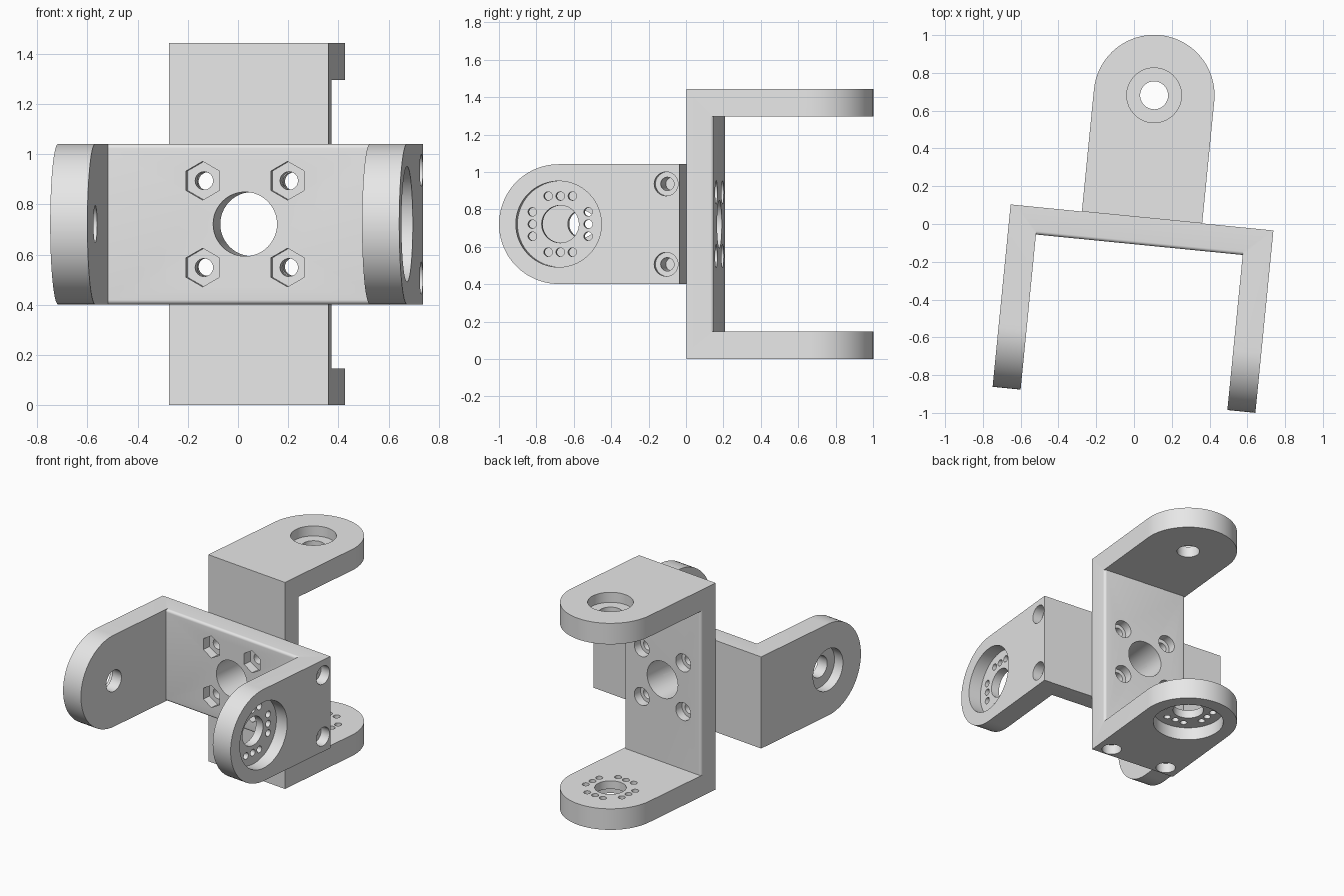
import bpy, bmesh
from math import sin, cos, pi, radians
from mathutils import Vector, Matrix

cube = bpy.data.objects.get("Cube")
if cube:
    bpy.data.objects.remove(cube)

grey = bpy.data.materials.new("light_grey")
grey.use_nodes = True
grey.diffuse_color = (0.8, 0.8, 0.8, 1)
grey.node_tree.nodes["Principled BSDF"].inputs["Base Color"].default_value = (0.8, 0.8, 0.8, 1)

WIDTH = 0.32      # half width of the plates, also the radius of the arm ends
PIVOT = -0.65     # arm pivot distance from the back of the base
BASE = 0.145      # base plate thickness
EPS = 0.02


def prism(name, points, vector):
    """Closed polygon of 3D points swept along a vector."""
    bm = bmesh.new()
    face = bm.faces.new([bm.verts.new(p) for p in points])
    swept = bmesh.ops.extrude_face_region(bm, geom=[face])["geom"]
    bmesh.ops.translate(bm, vec=vector, verts=[v for v in swept if isinstance(v, bmesh.types.BMVert)])
    bmesh.ops.recalc_face_normals(bm, faces=bm.faces)
    mesh = bpy.data.meshes.new(name)
    bm.to_mesh(mesh)
    bm.free()
    obj = bpy.data.objects.new(name, mesh)
    bpy.context.collection.objects.link(obj)
    return obj


def combine(body, cutter, operation="DIFFERENCE"):
    """Apply one boolean and discard its cutter."""
    mod = body.modifiers.new("cut", "BOOLEAN")
    mod.operation, mod.solver, mod.object = operation, "EXACT", cutter
    cutter.hide_render = True
    bpy.context.view_layer.objects.active = body
    bpy.ops.object.modifier_apply(modifier=mod.name)
    bpy.data.objects.remove(cutter)


def drill(body, start, vector, radius, sides=48):
    """Straight hole along x or y; a hexagon has its points up and down."""
    start, vector = Vector(start), Vector(vector)
    side = Vector((0, 1, 0)) if vector.x else Vector((1, 0, 0))
    start -= vector.normalized() * EPS
    ring = []
    for i in range(sides):
        a = 2 * pi * i / sides
        ring.append(start + radius * (side * sin(a) + Vector((0, 0, cos(a)))))
    combine(body, prism("drill", ring, vector + vector.normalized() * EPS))


def bracket(name, half_span, wall, nut_pocket, matrix):
    """U bracket: base at y = 0, arms reaching to -y, horn arm at +x."""
    inner, tip = half_span - wall, PIVOT - WIDTH
    outline = [(-half_span, 0), (half_span, 0), (half_span, tip - EPS), (inner, tip - EPS),
               (inner, -BASE), (-inner, -BASE), (-inner, tip - EPS), (-half_span, tip - EPS)]
    body = prism(name, [(x, y, -WIDTH) for x, y in outline], (0, 0, 2 * WIDTH))

    # Round the arm ends
    arc = [(PIVOT - WIDTH * sin(pi * i / 40), WIDTH * cos(pi * i / 40)) for i in range(41)]
    side = [(EPS, WIDTH)] + arc + [(EPS, -WIDTH)]
    combine(body, prism("side", [(-half_span - EPS, y, z) for y, z in side],
                        (2 * half_span + 2 * EPS, 0, 0)), "INTERSECT")

    # Soften the long inner edges of the base
    r = 0.018
    for s in (1, -1):
        edge = [(-BASE - EPS, WIDTH + EPS), (-BASE + r, WIDTH + EPS)]
        edge += [(-BASE + r - r * sin(pi * i / 12), WIDTH - r + r * cos(pi * i / 12)) for i in range(7)]
        edge += [(-BASE - EPS, WIDTH - r)]
        combine(body, prism("edge", [(-inner, y, s * z) for y, z in edge], (2 * inner, 0, 0)))

    # Base: cable opening and four bolt holes with head or nut pockets
    drill(body, (0, -BASE, 0), (0, BASE + EPS, 0), 0.128)
    for x in (-0.17, 0.17):
        for z in (-0.173, 0.173):
            drill(body, (x, -BASE, z), (0, 0.06, 0), *nut_pocket)
            drill(body, (x, -BASE, z), (0, BASE + EPS, 0), 0.036, 24)

    # Bearing arm: stepped pivot hole
    drill(body, (-half_span, PIVOT, 0), (0.07, 0, 0), 0.145)
    drill(body, (-half_span, PIVOT, 0), (wall + EPS, 0, 0), 0.074)

    # Horn arm: round recess, hub hole and four rows of screw holes
    drill(body, (half_span, PIVOT, 0), (-0.09, 0, 0), 0.23, 64)
    drill(body, (half_span, PIVOT, 0), (-wall - EPS, 0, 0), 0.1)
    for s in (-0.15, 0.15):
        for t in (-0.065, 0, 0.065):
            for y, z in ((s, t), (t, s)):
                drill(body, (half_span, PIVOT + y, z), (-wall - EPS, 0, 0), 0.023, 20)

    # Screws joining the horn arm to the base
    for z in (-0.215, 0.215):
        drill(body, (half_span, -BASE / 2, z), (-0.07, 0, 0), 0.064, 32)
        drill(body, (half_span, -BASE / 2, z), (-0.35, 0, 0), 0.036, 24)

    body.data.materials.clear()
    body.data.materials.append(grey)
    for p in body.data.polygons:
        p.material_index = 0
    body.matrix_world = matrix
    bpy.ops.object.select_all(action="DESELECT")
    body.select_set(True)
    bpy.context.view_layer.objects.active = body
    bpy.ops.object.shade_smooth_by_angle(angle=radians(30))
    return body


# Both brackets sit back to back, turned slightly about the vertical
place = Matrix.Translation((0.0425, 0.0345, 0.7215)) @ Matrix.Rotation(radians(-5.65), 4, "Z")
upright = Matrix(((0, 0, -1, 0), (0, -1, 0, 0), (-1, 0, 0, 0), (0, 0, 0, 1)))
bracket("front_bracket", 0.699, 0.149, (0.077, 6), place)
bracket("rear_bracket", 0.7215, 0.147, (0.062, 32), place @ upright)
